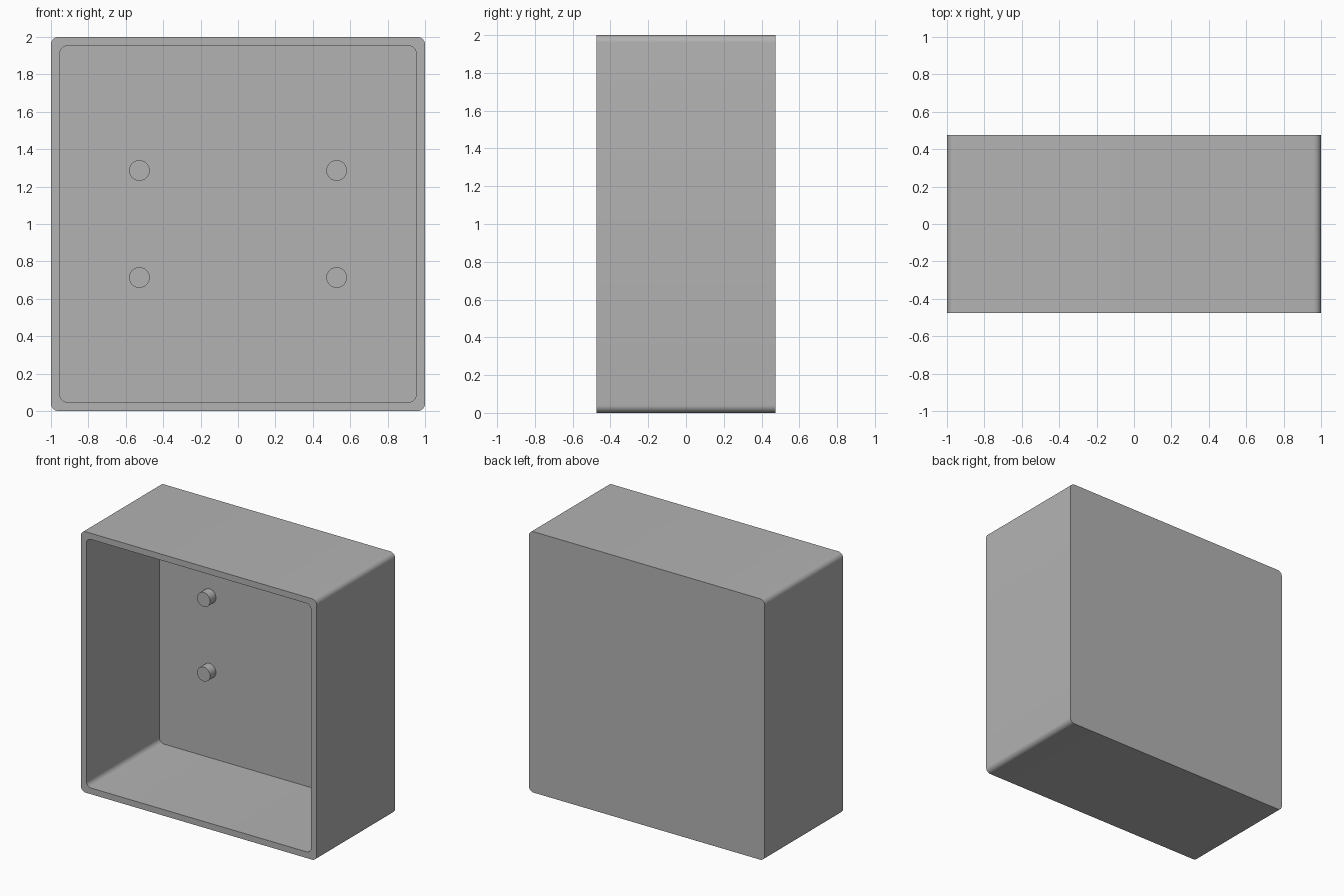
import bpy
import bmesh
import math
from mathutils import Matrix, Vector

cube = bpy.data.objects.get("Cube")
if cube:
    bpy.data.objects.remove(cube, do_unlink=True)

HALF, DEPTH, WALL = 1.0, 0.95, 0.067
CORNER = 0.04
PEG_RADIUS, PEG_LENGTH = 0.055, 0.072

grey = bpy.data.materials.new("plain grey")
grey.use_nodes = True
colour = (0.45, 0.45, 0.45, 1)
grey.diffuse_color = colour
grey.node_tree.nodes["Principled BSDF"].inputs["Base Color"].default_value = colour


def finish(bm, name):
    """Turn a bmesh into a smooth-shaded object with sharp edges kept."""
    bmesh.ops.recalc_face_normals(bm, faces=bm.faces)
    mesh = bpy.data.meshes.new(name)
    bm.to_mesh(mesh)
    bm.free()
    mesh.materials.append(grey)
    obj = bpy.data.objects.new(name, mesh)
    bpy.context.collection.objects.link(obj)
    bpy.ops.object.select_all(action="DESELECT")
    obj.select_set(True)
    bpy.context.view_layer.objects.active = obj
    bpy.ops.object.shade_smooth_by_angle(angle=math.radians(30))
    return obj


# Open box: block with rounded depth edges, hollowed from the front
bm = bmesh.new()
size = Matrix.Diagonal((2 * HALF, DEPTH, 2 * HALF, 1))
bmesh.ops.create_cube(bm, size=1, matrix=Matrix.Translation((0, 0, HALF)) @ size)
front = min(bm.faces, key=lambda f: f.calc_center_median().y)
inner = HALF - WALL
bmesh.ops.inset_individual(bm, faces=[front], thickness=WALL)
cavity = bmesh.ops.extrude_discrete_faces(bm, faces=[front])["faces"][0]
bmesh.ops.translate(bm, verts=cavity.verts, vec=Vector((0, DEPTH - WALL, 0)))
outer_edges = [e for e in bm.edges
               if abs(e.verts[0].co.y - e.verts[1].co.y) > 0.9 * DEPTH
               and all(abs(v.co.x) > inner + 0.01 for v in e.verts)]
bmesh.ops.bevel(bm, geom=outer_edges, offset=CORNER, segments=8,
                profile=0.5, affect="EDGES")
finish(bm, "open_box")

# Four round pegs on the inside of the back wall
back = DEPTH / 2 - WALL
for side, sx in (("left", 1), ("right", -1)):
    for level, sz in (("upper", 1), ("lower", -1)):
        bm = bmesh.new()
        place = Matrix.Translation((sx * 0.527, back - PEG_LENGTH / 2, HALF + sz * 0.286))
        bmesh.ops.create_cone(bm, cap_ends=True, segments=40,
                              radius1=PEG_RADIUS, radius2=PEG_RADIUS, depth=PEG_LENGTH,
                              matrix=place @ Matrix.Rotation(math.pi / 2, 4, "X"))
        finish(bm, f"{level}_{side}_peg")
